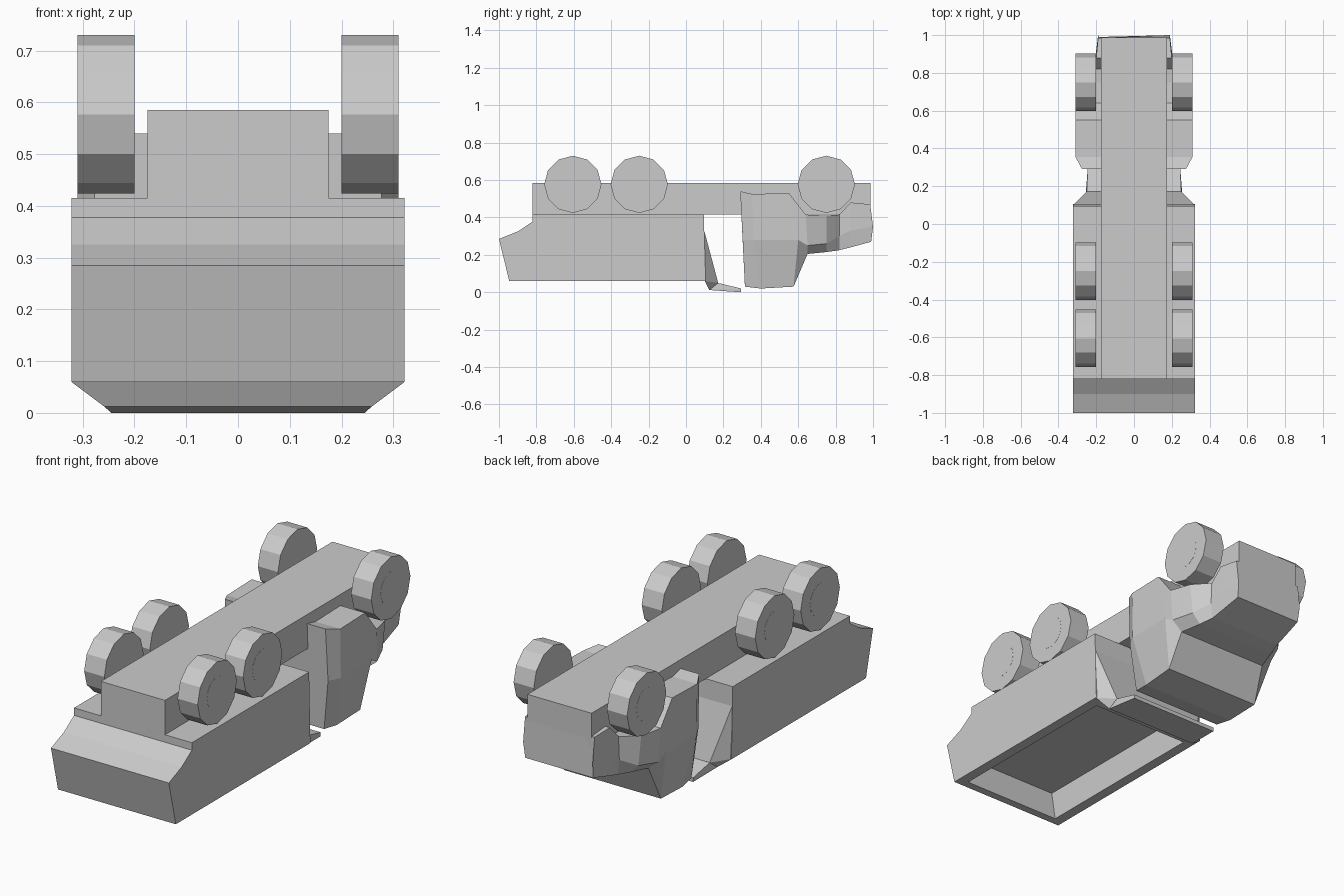
import bpy, bmesh, math
from mathutils import Matrix

if "Cube" in bpy.data.objects:
    bpy.data.objects.remove(bpy.data.objects["Cube"])


def finish(name, bm):
    bmesh.ops.recalc_face_normals(bm, faces=bm.faces)
    mesh = bpy.data.meshes.new(name)
    bm.to_mesh(mesh)
    bm.free()
    obj = bpy.data.objects.new(name, mesh)
    bpy.context.collection.objects.link(obj)
    return obj


def loft(name, rings):
    """Skin a list of equal-length point rings and cap both ends."""
    bm = bmesh.new()
    loops = [[bm.verts.new(p) for p in ring] for ring in rings]
    n = len(loops[0])
    for a, b in zip(loops, loops[1:]):
        for i in range(n):
            j = (i + 1) % n
            bm.faces.new((a[i], a[j], b[j], b[i]))
    bm.faces.new(loops[0])
    bm.faces.new(loops[-1])
    return finish(name, bm)


def prism(name, half_width, profile):
    """Extrude a side (y, z) profile across the width."""
    return loft(name, [[(x, y, z) for y, z in profile]
                       for x in (-half_width, half_width)])


def hull(name, half_points):
    """Convex block from points mirrored over x = 0."""
    bm = bmesh.new()
    for x, y, z in half_points:
        bm.verts.new((x, y, z))
        bm.verts.new((-x, y, z))
    bmesh.ops.convex_hull(bm, input=bm.verts)
    bmesh.ops.dissolve_limit(bm, angle_limit=0.01, verts=bm.verts, edges=bm.edges)
    return finish(name, bm)


def disc(name, x0, x1, y, z, radius, sides):
    bm = bmesh.new()
    place = Matrix.Translation(((x0 + x1) / 2, y, z)) @ Matrix.Rotation(math.pi / 2, 4, 'Y')
    bmesh.ops.create_cone(bm, cap_ends=True, segments=sides, radius1=radius,
                          radius2=radius, depth=abs(x1 - x0), matrix=place)
    return finish(name, bm)


# Chassis beam (the truck lies on its roof)
prism("chassis", 0.175, [(-0.82, 0.415), (0.987, 0.415), (0.987, 0.585), (-0.82, 0.585)])

# Wheels with flush hub discs
for side, s in (("left", -1), ("right", 1)):
    for i, y in enumerate((-0.605, -0.25, 0.75)):
        disc(f"wheel_{side}_{i}", s * 0.2, s * 0.31, y, 0.577, 0.153, 12)
        disc(f"hub_{side}_{i}", s * 0.3, s * 0.3105, y, 0.577, 0.08, 16)

# Load bed, hollowed out from its open side
bed = prism("load_bed", 0.322, [(-1.0, 0.285), (-0.9, 0.325), (-0.82, 0.378), (-0.82, 0.415),
                                (0.095, 0.415), (0.105, 0.06), (-0.945, 0.06)])
cutter = prism("bed_cutter", 0.27, [(-0.895, 0.0), (-0.93, 0.21), (0.03, 0.21), (0.05, 0.0)])
cutter.hide_render = True
cutter.hide_viewport = True
cut = bed.modifiers.new("hollow", 'BOOLEAN')
cut.object = cutter
cut.operation = 'DIFFERENCE'
cut.solver = 'EXACT'

# Tapered bulkhead and cab shield in front of the bed
hull("bed_bulkhead", [(0.322, 0.1, 0.32), (0.322, 0.1, 0.06),
                      (0.25, 0.172, 0.05), (0.258, 0.125, 0.012)])
hull("cab_shield", [(0.258, 0.125, 0.012), (0.25, 0.17, 0.05),
                    (0.245, 0.295, 0.02), (0.245, 0.295, 0.0)])

# Cab, windshield and hood: y at top/belt/roof, z at top/belt/roof, half widths
sections = [
    ((0.29, 0.303, 0.315), (0.54, 0.28, 0.03), (0.275, 0.28, 0.25)),
    ((0.355, 0.36, 0.40), (0.525, 0.28, 0.02), (0.31, 0.31, 0.26)),
    ((0.55, 0.60, 0.575), (0.53, 0.28, 0.03), (0.31, 0.31, 0.265)),
    ((0.64, 0.65, 0.65), (0.415, 0.25, 0.205), (0.31, 0.305, 0.25)),
    ((0.75, 0.75, 0.75), (0.41, 0.26, 0.215), (0.28, 0.265, 0.22)),
    ((0.82, 0.82, 0.82), (0.415, 0.30, 0.225), (0.205, 0.21, 0.20)),
    ((0.88, 0.88, 0.88), (0.48, 0.33, 0.24), (0.20, 0.205, 0.195)),
    ((0.985, 1.0, 0.99), (0.47, 0.35, 0.27), (0.19, 0.19, 0.185)),
]
rings = []
for ys, zs, ws in sections:
    right = list(zip(ws, ys, zs))
    rings.append(right + [(-x, y, z) for x, y, z in reversed(right)])
loft("cab", rings)
